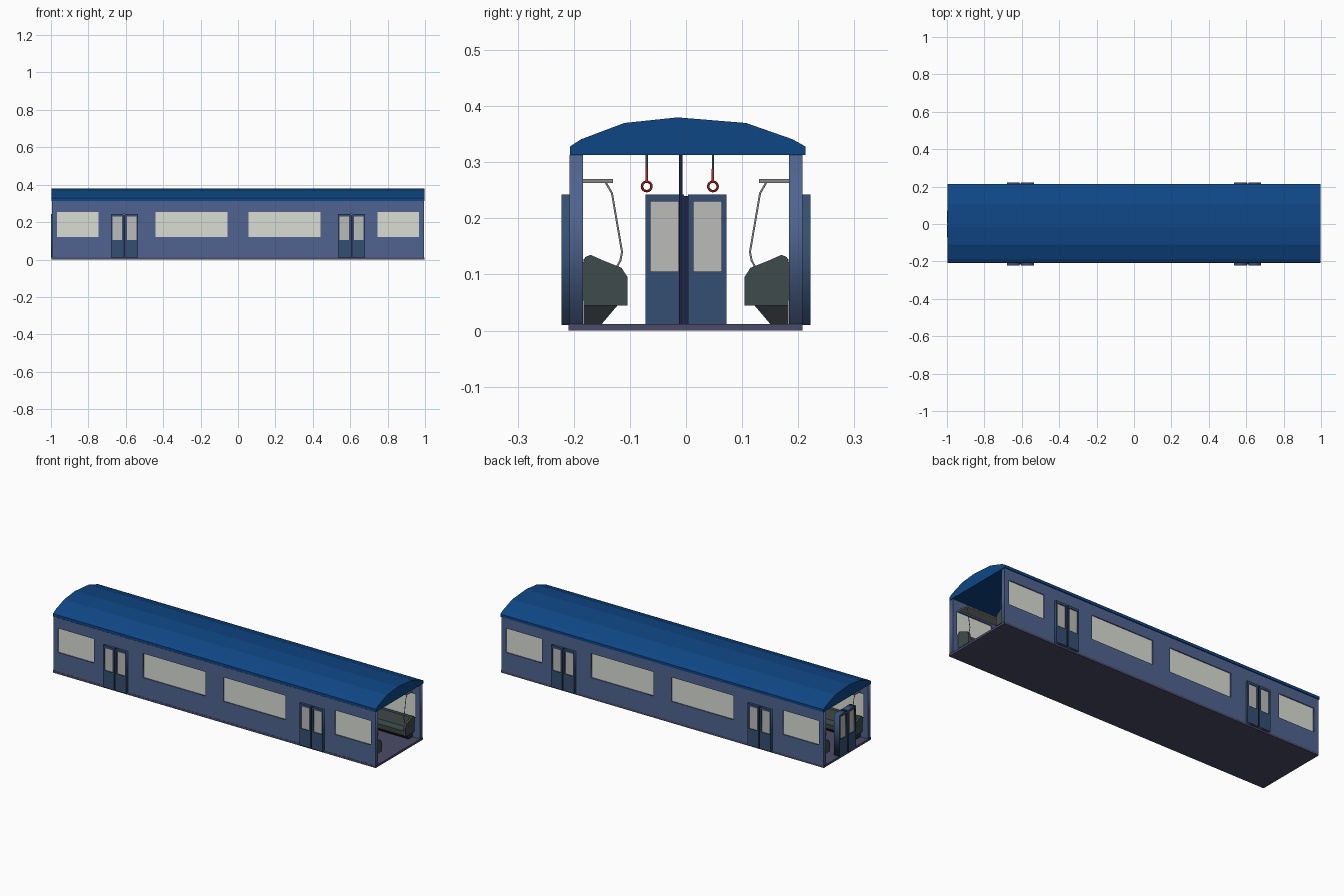
import bpy, bmesh, math
from mathutils import Vector

if "Cube" in bpy.data.objects:
    bpy.data.objects.remove(bpy.data.objects["Cube"])


def mat(name, r, g, b):
    m = bpy.data.materials.new(name)
    m.diffuse_color = [(c / 255) ** 2.2 for c in (r, g, b)] + [1]
    m.use_nodes = True
    m.node_tree.nodes["Principled BSDF"].inputs["Base Color"].default_value = m.diffuse_color
    return m


WALL = mat("wall_blue", 80, 100, 142)
ROOF = mat("roof_blue", 22, 72, 132)
FLOOR = mat("floor_slate", 76, 76, 104)
DOOR = mat("door_blue", 56, 80, 112)
GLASS = mat("window_glass", 217, 221, 211)
DOORGLASS = mat("door_glass", 186, 186, 184)
NAVY = mat("pole_navy", 36, 38, 72)
SEAT = mat("seat_green_grey", 66, 76, 76)
BASE = mat("seat_base_dark", 42, 46, 48)
METAL = mat("metal_grey", 135, 135, 137)
STRAP = mat("strap_dark", 70, 78, 84)
RED = mat("handle_red", 185, 45, 45)


def mesh_object(name, bm, material):
    bmesh.ops.recalc_face_normals(bm, faces=bm.faces)
    me = bpy.data.meshes.new(name)
    bm.to_mesh(me)
    bm.free()
    ob = bpy.data.objects.new(name, me)
    me.materials.append(material)
    bpy.context.collection.objects.link(ob)
    return ob


def prism(name, profile, x0, x1, material, side=1):
    """Extrude a (y, z) profile along x."""
    bm = bmesh.new()
    face = bm.faces.new([bm.verts.new((x0, y * side, z)) for y, z in profile])
    out = bmesh.ops.extrude_face_region(bm, geom=[face])
    moved = [v for v in out["geom"] if isinstance(v, bmesh.types.BMVert)]
    bmesh.ops.translate(bm, verts=moved, vec=(x1 - x0, 0, 0))
    return mesh_object(name, bm, material)


def box(name, x, y, z, material):
    return prism(name, [(y[0], z[0]), (y[1], z[0]), (y[1], z[1]), (y[0], z[1])],
                 x[0], x[1], material)


def panel(name, rects, thick, loc, turn, material):
    """Upright sheet: first (x0, x1, z0, z1) is the outline, the rest are holes."""
    cu = bpy.data.curves.new(name, 'CURVE')
    cu.dimensions, cu.fill_mode, cu.extrude = '2D', 'BOTH', thick / 2
    for x0, x1, z0, z1 in rects:
        sp = cu.splines.new('POLY')
        sp.points.add(3)
        for p, (x, z) in zip(sp.points, [(x0, z0), (x1, z0), (x1, z1), (x0, z1)]):
            p.co = (x, z, 0, 1)
        sp.use_cyclic_u = True
    cu.materials.append(material)
    ob = bpy.data.objects.new(name, cu)
    ob.location, ob.rotation_euler = loc, (math.pi / 2, 0, turn)
    bpy.context.collection.objects.link(ob)
    bpy.ops.object.select_all(action='DESELECT')
    bpy.context.view_layer.objects.active = ob
    ob.select_set(True)
    bpy.ops.object.convert(target='MESH')
    return bpy.context.object


def tube(name, pts, radius, material):
    cu = bpy.data.curves.new(name, 'CURVE')
    cu.dimensions, cu.bevel_depth, cu.bevel_resolution = '3D', radius, 1
    cu.use_fill_caps = True
    sp = cu.splines.new('POLY')
    sp.points.add(len(pts) - 1)
    for p, c in zip(sp.points, pts):
        p.co = (*c, 1)
    cu.materials.append(material)
    ob = bpy.data.objects.new(name, cu)
    bpy.context.collection.objects.link(ob)


def double_door(name, loc, turn):
    for s in (-1, 1):
        a, b = sorted((0.004 * s, 0.072 * s))
        window = (a + 0.009, b - 0.009, 0.105, 0.23)
        panel(name + "_leaf", [(a, b, 0.01, 0.243), window], 0.036, loc, turn, DOOR)
        panel(name + "_glass", [window], 0.026, loc, turn, DOORGLASS)
    panel(name + "_seal", [(-0.004, 0.004, 0.012, 0.24)], 0.024, loc, turn, NAVY)


# Floor and faceted roof
box("floor", (-0.997, 0.997), (-0.209, 0.208), (0, 0.012), FLOOR)
prism("roof", [(-0.207, 0.313), (-0.207, 0.328), (-0.187, 0.341), (-0.11, 0.37),
               (-0.015, 0.38), (0.107, 0.37), (0.19, 0.341), (0.213, 0.328),
               (0.213, 0.313)], -0.998, 0.998, ROOF)

# Side walls with windows and doorways
windows = [(-0.967, -0.745, 0.12, 0.255), (-0.44, -0.055, 0.12, 0.255),
           (0.055, 0.44, 0.12, 0.255), (0.745, 0.967, 0.12, 0.255)]
doorways = [(c - 0.072, c + 0.072, 0.014, 0.243) for c in (-0.607, 0.607)]
for s in (-1, 1):
    panel("side_wall", [(-0.995, 0.995, 0.012, 0.313)] + windows + doorways,
          0.024, (0, s * 0.196, 0), 0, WALL)
    for w in windows:
        panel("window_pane", [w], 0.01, (0, s * 0.197, 0), 0, GLASS)
    for c in (-0.607, 0.607):
        double_door("side_door", (c, s * 0.204, 0), 0)

# Connecting door at the left end
double_door("end_door", (-0.982, 0, 0), math.pi / 2)

# Benches, luggage racks and grab rails
cushion = [(0.183, 0.045), (0.11, 0.045), (0.108, 0.072), (0.15, 0.076),
           (0.164, 0.128), (0.183, 0.128)]
plinth = [(0.183, 0.012), (0.15, 0.012), (0.122, 0.045), (0.183, 0.045)]
armrest = [(0.183, 0.045), (0.104, 0.045), (0.104, 0.095), (0.115, 0.112),
           (0.15, 0.126), (0.17, 0.135), (0.18, 0.131), (0.184, 0.12)]
for s in (-1, 1):
    for x0, x1 in [(-0.95, -0.71), (-0.5, 0.5), (0.71, 0.95)]:
        prism("bench", cushion, x0, x1, SEAT, s)
        prism("bench_base", plinth, x0, x1, BASE, s)
        prism("luggage_rack", [(0.184, 0.263), (0.13, 0.263), (0.13, 0.27), (0.184, 0.27)],
              x0, x1, METAL, s)
        for a, b in [(x0 - 0.012, x0), (x1, x1 + 0.012)]:
            prism("bench_end", armrest, a, b, SEAT, s)
            x = (x0 + 0.005) if b == x0 else (x1 - 0.005)
            tube("grab_rail", [(x, s * y, z) for y, z in
                               [(0.125, 0.11), (0.117, 0.125), (0.114, 0.14),
                                (0.132, 0.245), (0.143, 0.264)]], 0.002, METAL)

# Standing poles
for x in (-0.6, 0, 0.6):
    tube("standing_pole", [(x, -0.009, 0.012), (x, -0.009, 0.314)], 0.0035, NAVY)

# Hanging strap handles
for y in (-0.07, 0.048):
    for i in range(-5, 6):
        x = i * 0.15 + 0.02
        tube("handle_strap", [(x, y, 0.288), (x, y, 0.314)], 0.0022, STRAP)
        tube("handle_stem", [(x, y, 0.266), (x, y, 0.288)], 0.0025, RED)
        bpy.ops.mesh.primitive_torus_add(
            major_segments=16, minor_segments=6, major_radius=0.0085,
            minor_radius=0.0022, location=(x, y, 0.257), rotation=(0, math.pi / 2, 0))
        ring = bpy.context.object
        ring.name = "handle_ring"
        ring.data.materials.append(RED)
        bpy.ops.object.shade_smooth_by_angle()
